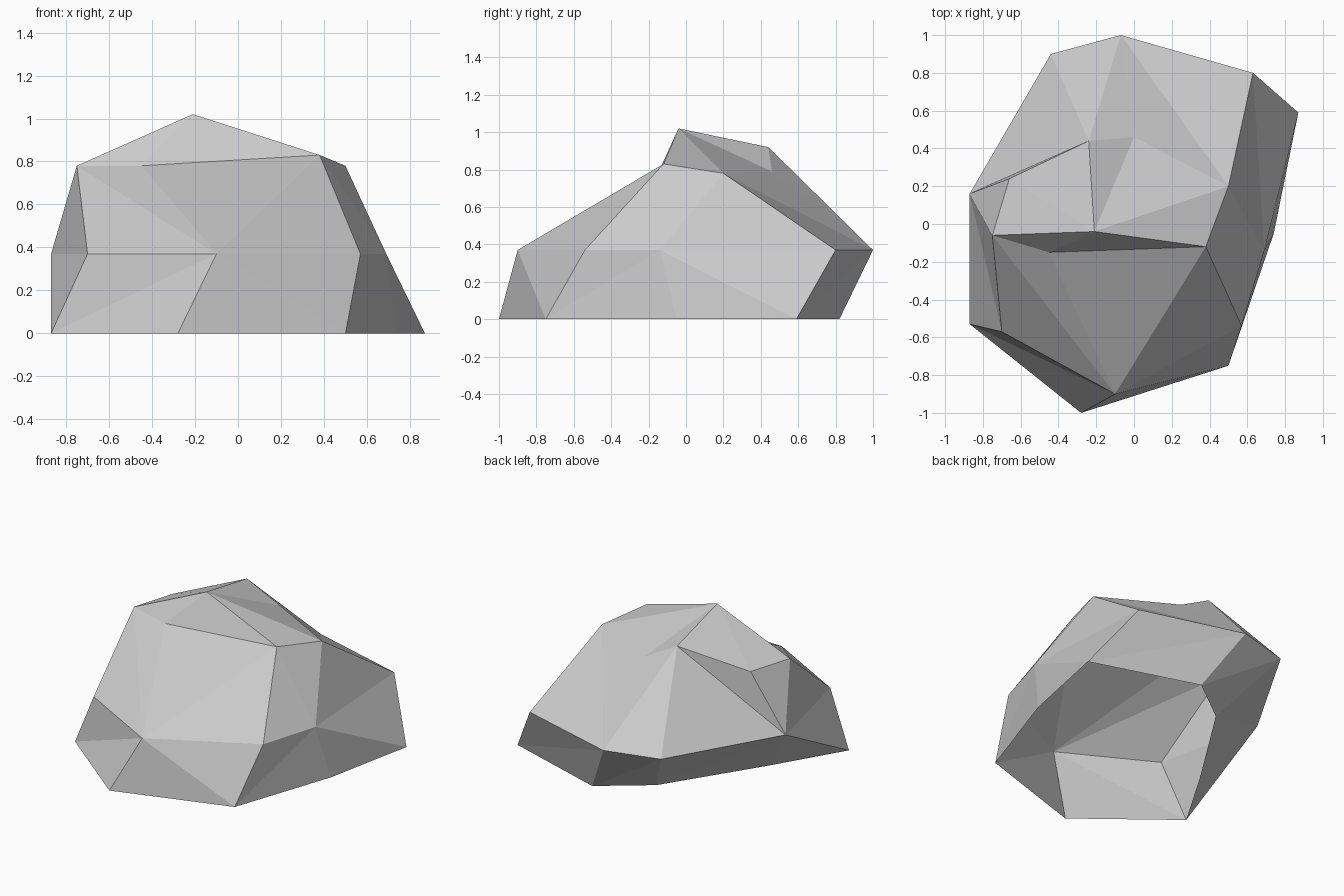
import bpy
import bmesh

cube = bpy.data.objects.get("Cube")
if cube:
    bpy.data.objects.remove(cube, do_unlink=True)

# Stone colour
stone = bpy.data.materials.new("stone_grey")
stone.use_nodes = True
colour = (0.6, 0.6, 0.6, 1.0)
stone.diffuse_color = colour
shader = next(n for n in stone.node_tree.nodes if n.type == "BSDF_PRINCIPLED")
shader.inputs["Base Color"].default_value = colour
shader.inputs["Roughness"].default_value = 0.9

# Outlines of the boulder at ground, shoulder and crown, counterclockwise from above
ground = [(-.87, -.53), (-.28, -1), (.5, -.75), (.74, -.05),
          (.87, .59), (.14, .82), (-.18, .58), (-.59, -.06)]
shoulder = [(-.7, -.57), (-.1, -.9), (.57, -.54), (.69, -.14),
            (.63, .8), (-.07, 1), (-.44, .9), (-.87, .16)]
crown = [(-.75, -.06, .78), (-.45, -.15, .78), (.38, -.12, .83), (.5, .2, .78),
         (0, .46, .79), (-.24, .44, .92), (-.66, .24, .78)]
peak = (-.21, -.04, 1.02)


def add_ring(bm, points, z=None):
    """Create one ring of vertices, at a common height if one is given."""
    return [bm.verts.new(p if z is None else (*p, z)) for p in points]


def stitch(bm, lower, upper, steps):
    """Join two rings with triangles; each step advances the Lower or Upper ring."""
    i = j = 0
    for step in steps.replace(" ", ""):
        a, b = lower[i % len(lower)], upper[j % len(upper)]
        if step == "L":
            i += 1
            bm.faces.new((a, lower[i % len(lower)], b))
        else:
            j += 1
            bm.faces.new((a, upper[j % len(upper)], b))


bm = bmesh.new()
ground_ring = add_ring(bm, ground, 0)
shoulder_ring = add_ring(bm, shoulder, .37)
crown_ring = add_ring(bm, crown)
tip = bm.verts.new(peak)

# Steep skirt, sloping flanks and faceted cap; the underside stays open
stitch(bm, ground_ring, shoulder_ring, "UL LU UL LU UL UL UL LU")
stitch(bm, shoulder_ring, crown_ring, "LUU LLU LLUU LLUU L")
for a, b in zip(crown_ring, crown_ring[1:] + crown_ring[:1]):
    bm.faces.new((a, b, tip))

mesh = bpy.data.meshes.new("boulder")
bm.to_mesh(mesh)
bm.free()
mesh.materials.append(stone)
mesh.shade_flat()
boulder = bpy.data.objects.new("boulder", mesh)
bpy.context.collection.objects.link(boulder)
